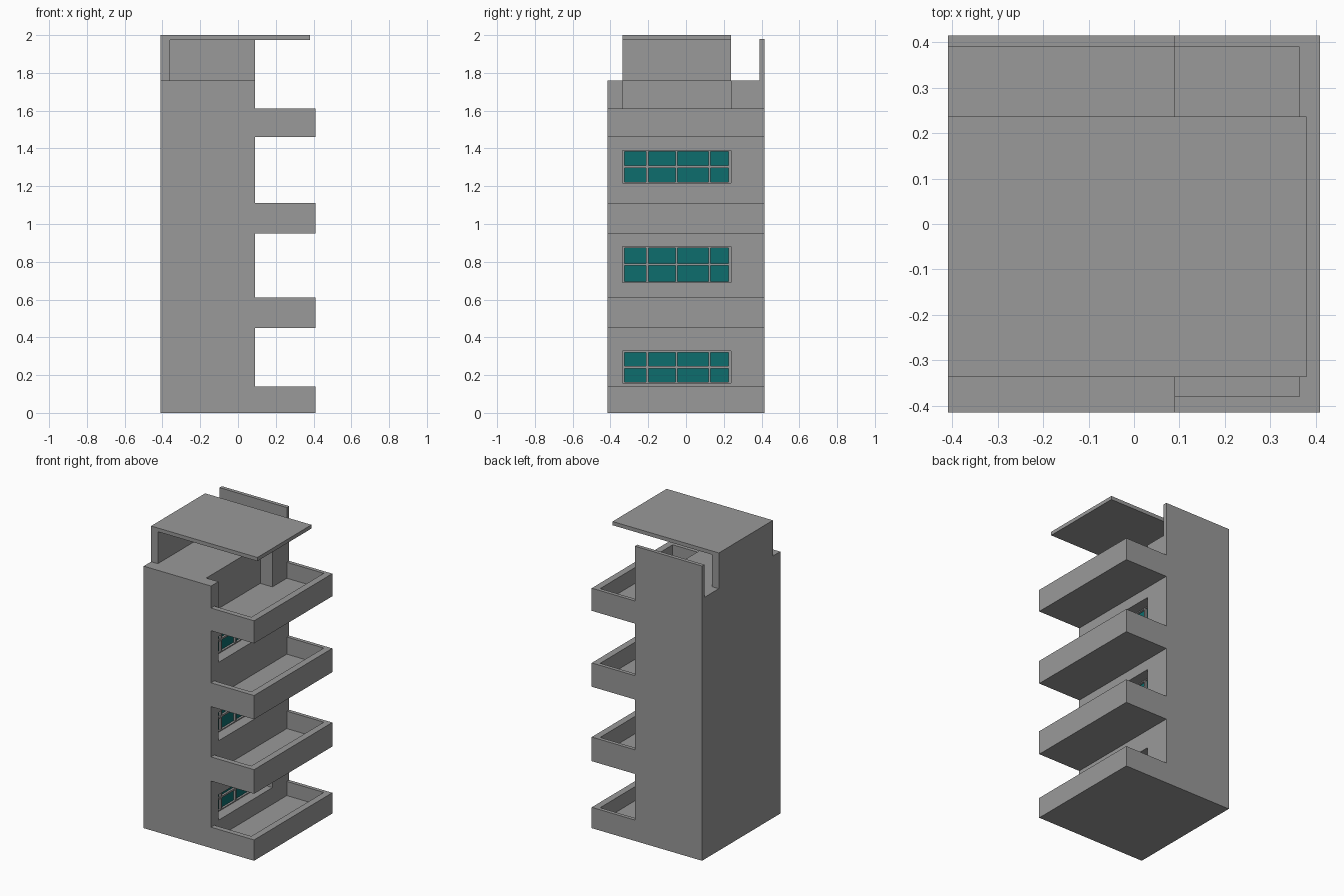
import bpy, bmesh

if "Cube" in bpy.data.objects:
    bpy.data.objects.remove(bpy.data.objects["Cube"], do_unlink=True)


def material(name, color):
    m = bpy.data.materials.new(name)
    m.use_nodes = True
    m.diffuse_color = (*color, 1)
    m.node_tree.nodes["Principled BSDF"].inputs["Base Color"].default_value = (*color, 1)
    return m


CONCRETE = material("concrete grey", (0.32, 0.32, 0.32))
GLASS = material("teal glass", (0.004, 0.155, 0.155))


def extrude(name, profile, y0, y1, mat=CONCRETE):
    """Extrude an (x, z) outline from y0 to y1."""
    bm = bmesh.new()
    face = bm.faces.new([bm.verts.new((x, y0, z)) for x, z in profile])
    grown = bmesh.ops.extrude_face_region(bm, geom=[face])["geom"]
    verts = [v for v in grown if isinstance(v, bmesh.types.BMVert)]
    bmesh.ops.translate(bm, vec=(0, y1 - y0, 0), verts=verts)
    bmesh.ops.recalc_face_normals(bm, faces=bm.faces)
    mesh = bpy.data.meshes.new(name)
    bm.to_mesh(mesh)
    bm.free()
    mesh.materials.append(mat)
    obj = bpy.data.objects.new(name, mesh)
    bpy.context.collection.objects.link(obj)
    return obj


def box(name, x0, x1, y0, y1, z0, z1, mat=CONCRETE):
    return extrude(name, [(x0, z0), (x1, z0), (x1, z1), (x0, z1)], y0, y1, mat)


def cut(target, *bounds):
    """Subtract a box from the target and discard the cutter."""
    cutter = box("cutter", *bounds)
    cutter.hide_render = True
    mod = target.modifiers.new("cut", "BOOLEAN")
    mod.operation = "DIFFERENCE"
    mod.solver = "EXACT"
    mod.object = cutter
    bpy.context.view_layer.objects.active = target
    bpy.ops.object.modifier_apply(modifier=mod.name)
    bpy.data.objects.remove(cutter, do_unlink=True)


BACK, WALL, EDGE = -0.41, 0.09, 0.41      # x of rear face, window wall, balcony edge
SIDE = 0.415                              # half depth
OPEN0, OPEN1 = -0.337, 0.237              # y range of openings and canopy
ROOF, PARAPET = 1.76, 1.98
RECESS = 0.0                              # x of recessed glazing plane
balconies = [(0, 0.14), (0.45, 0.612), (0.95, 1.11), (1.46, 1.612)]
windows = [(0.157, 0.327), (0.69, 0.88), (1.217, 1.39)]

# Tower with balconies, as one comb-shaped profile
outline = [(BACK, 0)]
for low, high in balconies:
    if low:
        outline.append((WALL, low))
    outline += [(EDGE, low), (EDGE, high), (WALL, high)]
outline += [(WALL, PARAPET), (BACK, PARAPET)]
tower = extrude("tower", outline, -SIDE, SIDE)

# Roof terrace, leaving a thin parapet on one side
cut(tower, -0.6, 0.6, -0.6, 0.39, ROOF, 2.2)

# Balcony trays
for low, high in balconies:
    cut(tower, WALL, 0.365, -0.38, 0.39, low + 0.045, high + 0.03)

# Terrace notch and window recesses
cut(tower, RECESS, WALL + 0.02, OPEN0, OPEN1, balconies[-1][0] + 0.045, ROOF + 0.1)
for low, high in windows:
    cut(tower, RECESS, WALL + 0.02, OPEN0, OPEN1, low, high)

# Glazing with frame, mullions and a transom
for n, (low, high) in enumerate(windows, 1):
    tag = f"window_{n}_"
    box(tag + "glass", RECESS - 0.005, RECESS + 0.006, OPEN0, OPEN1, low, high, GLASS)
    x0, x1 = RECESS, RECESS + 0.02
    for i, y in enumerate((OPEN0 + 0.005, -0.205, -0.05, 0.125, OPEN1 - 0.005)):
        box(f"{tag}mullion_{i}", x0, x1, y - 0.006, y + 0.006, low, high)
    mid = (low + high) / 2
    for i, z in enumerate((low + 0.003, mid, high - 0.003)):
        half = 0.006 if z == mid else 0.003
        box(f"{tag}transom_{i}", x0, x1, OPEN0, OPEN1, z - half, z + half)

# Canopy: rear wall carrying a cantilevered roof slab
canopy = [(BACK, ROOF), (-0.36, ROOF), (-0.36, 1.975), (0.38, 1.975), (0.38, 2), (BACK, 2)]
extrude("canopy", canopy, OPEN0, OPEN1)
